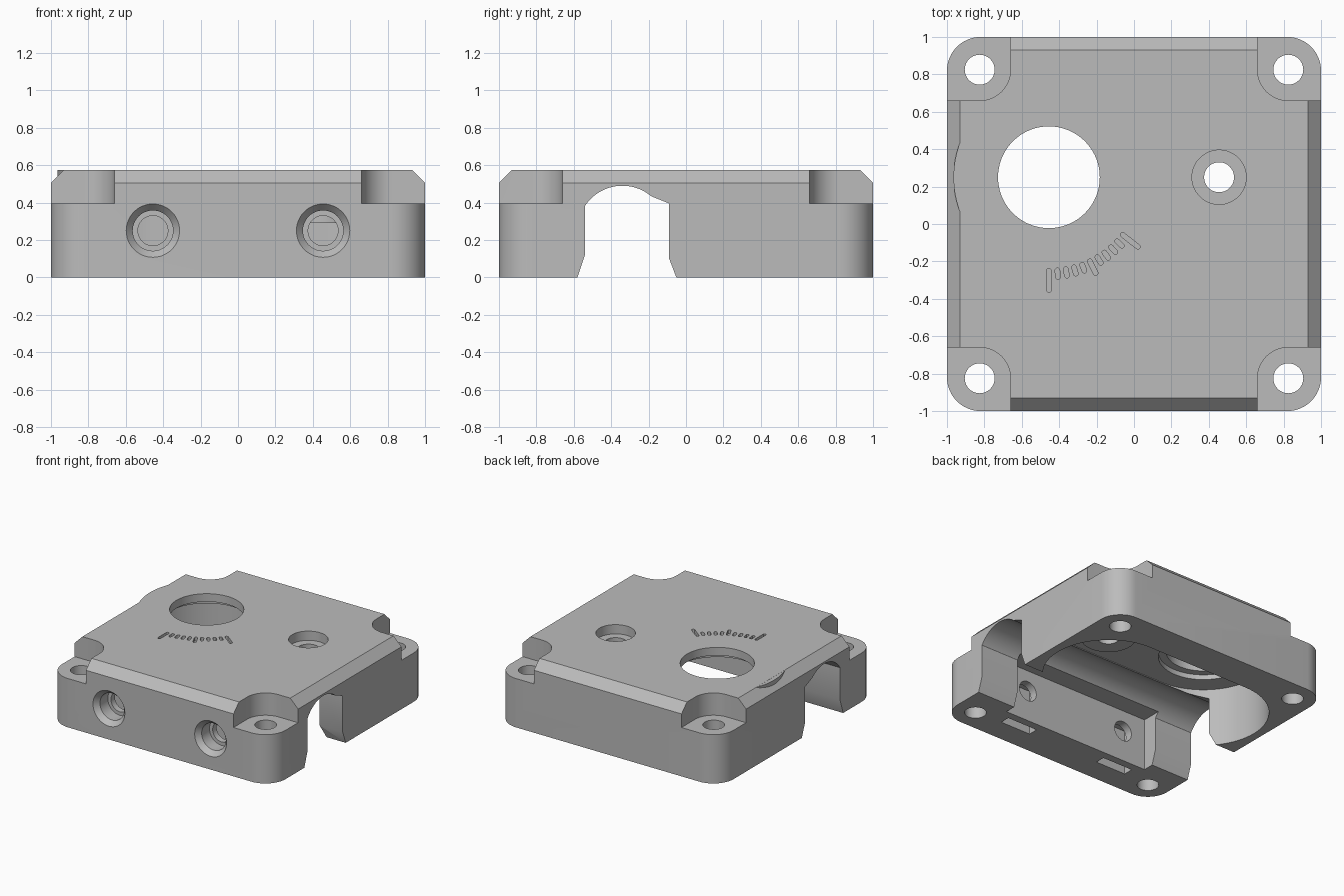
import bpy, bmesh
from math import sin, cos, pi, radians

cube = bpy.data.objects.get("Cube")
if cube:
    bpy.data.objects.remove(cube, do_unlink=True)

grey = bpy.data.materials.new("plain grey")
grey.use_nodes = True
colour = (0.5, 0.5, 0.5, 1)
grey.diffuse_color = colour
grey.node_tree.nodes["Principled BSDF"].inputs["Base Color"].default_value = colour


def loft(name, rings):
    """Closed solid through rings of equal point count."""
    bm = bmesh.new()
    rows = [[bm.verts.new(p) for p in ring] for ring in rings]
    n = len(rows[0])
    for a, b in zip(rows, rows[1:]):
        for i in range(n):
            j = (i + 1) % n
            bm.faces.new((a[i], a[j], b[j], b[i]))
    bm.faces.new(rows[0][::-1])
    bm.faces.new(rows[-1])
    bmesh.ops.recalc_face_normals(bm, faces=bm.faces)
    mesh = bpy.data.meshes.new(name)
    bm.to_mesh(mesh)
    bm.free()
    mesh.materials.append(grey)
    ob = bpy.data.objects.new(name, mesh)
    bpy.context.collection.objects.link(ob)
    return ob


def arc(cx, cy, r, a0, a1, n):
    angles = [radians(a0 + (a1 - a0) * i / n) for i in range(n + 1)]
    return [(cx + r * cos(a), cy + r * sin(a)) for a in angles]


def prism(name, outline, z0, z1):
    return loft(name, [[(x, y, z) for x, y in outline] for z in (z0, z1)])


def cylinder(name, x, y, r, z0, z1, n=64):
    return prism(name, arc(x, y, r, 0, 360, n)[:-1], z0, z1)


def box(name, x0, x1, y0, y1, z0, z1):
    return prism(name, [(x0, y0), (x1, y0), (x1, y1), (x0, y1)], z0, z1)


def rounded_square(half, r):
    c = half - r
    corners = [(c, c, 0), (-c, c, 90), (-c, -c, 180), (c, -c, 270)]
    return [p for x, y, a in corners for p in arc(x, y, r, a, a + 90, 12)]


def combine(target, tool, operation="DIFFERENCE"):
    mod = target.modifiers.new("combine", "BOOLEAN")
    mod.operation = operation
    mod.solver = "EXACT"
    mod.object = tool
    bpy.context.view_layer.objects.active = target
    bpy.ops.object.modifier_apply(modifier=mod.name)
    bpy.data.objects.remove(tool, do_unlink=True)


TOP, CHAMFER, POST = 0.575, 0.07, 0.825
GEAR_X, GEAR_Y = 0.455, 0.25

# Housing with chamfered top rim
sections = [(1, 0.18, 0), (1, 0.18, TOP - CHAMFER), (1 - CHAMFER, 0.11, TOP)]
housing = loft("housing", [[(x, y, z) for x, y in rounded_square(h, r)]
                           for h, r, z in sections])
combine(housing, cylinder("side_bulge", -GEAR_X, GEAR_Y, 0.51, 0.3, TOP - 0.0005, 128), "UNION")

# Lowered corner pads with screw holes
for sx in (-1, 1):
    for sy in (-1, 1):
        pad = [(0.66, 1.1)] + arc(POST, POST, 0.165, 180, 270, 14) + [(1.1, 0.66), (1.1, 1.1)]
        combine(housing, prism("pad_cutter", [(sx * x, sy * y) for x, y in pad], 0.395, 0.7))
        combine(housing, cylinder("screw_cutter", sx * POST, sy * POST, 0.08, -0.1, 0.7, 40))

# Cross channel, open at both sides
profile = ([(-0.587, -0.02), (-0.54, 0.12)] + arc(-0.34, 0.25, 0.24, 147, 50, 28)
           + [(-0.09, 0.395), (-0.09, 0.10), (-0.044, -0.02)])
combine(housing, loft("channel_cutter", [[(x, y, z) for y, z in profile] for x in (-1.1, 1.1)]))

# Recess in the front wall of the channel
combine(housing, box("recess_cutter", -0.66, 0.66, -0.667, -0.4, -0.1, 0.42))

# Twin gear pocket below
stadium = (arc(GEAR_X, GEAR_Y, 0.48, -90, 90, 40)
           + arc(-GEAR_X, GEAR_Y, 0.48, 90, 270, 40))
combine(housing, prism("pocket_cutter", stadium, -0.1, 0.47))

# Large top opening with a stepped seat underneath
combine(housing, cylinder("opening_cutter", -GEAR_X, GEAR_Y, 0.272, 0.2, 0.7, 96))
combine(housing, cylinder("seat_cutter", -GEAR_X, GEAR_Y, 0.33, 0.4, 0.51, 96))

# Hanging boss with counterbored hole
combine(housing, cylinder("boss", GEAR_X, GEAR_Y, 0.2, 0.29, 0.53), "UNION")
combine(housing, cylinder("boss_hole_cutter", GEAR_X, GEAR_Y, 0.08, 0.1, 0.7, 48))
combine(housing, cylinder("counterbore_cutter", GEAR_X, GEAR_Y, 0.145, 0.5, 0.7))

# Front spring holes and the nut slots behind them
steps = [(-1.02, 0.16), (-0.96, 0.108), (-0.86, 0.108), (-0.86, 0.08), (-0.6, 0.08)]
for x in (-GEAR_X, GEAR_X):
    rings = [[(px, y, pz) for px, pz in arc(x, 0.25, r, 0, 360, 48)[:-1]] for y, r in steps]
    combine(housing, loft("spring_hole_cutter", rings))
    combine(housing, box("nut_slot_cutter", x - 0.135, x + 0.135, -0.81, -0.73, -0.1, 0.36))

# Engraved scale around the large opening
for i in range(11):
    a = radians(-90 + 5.2 * i)
    end = 0.603 if i in (0, 10) else 0.57 if i == 5 else 0.535
    tick = arc(end, 0, 0.0125, -90, 90, 6) + arc(0.5, 0, 0.0125, 90, 270, 6)
    turned = [(-GEAR_X + u * cos(a) - v * sin(a), GEAR_Y + u * sin(a) + v * cos(a))
              for u, v in tick]
    combine(housing, prism("tick_cutter", turned, TOP - 0.03, 0.7))

# Smooth curved walls, crisp edges
bpy.ops.object.select_all(action="DESELECT")
housing.select_set(True)
bpy.context.view_layer.objects.active = housing
bpy.ops.object.shade_smooth_by_angle(angle=radians(25))
